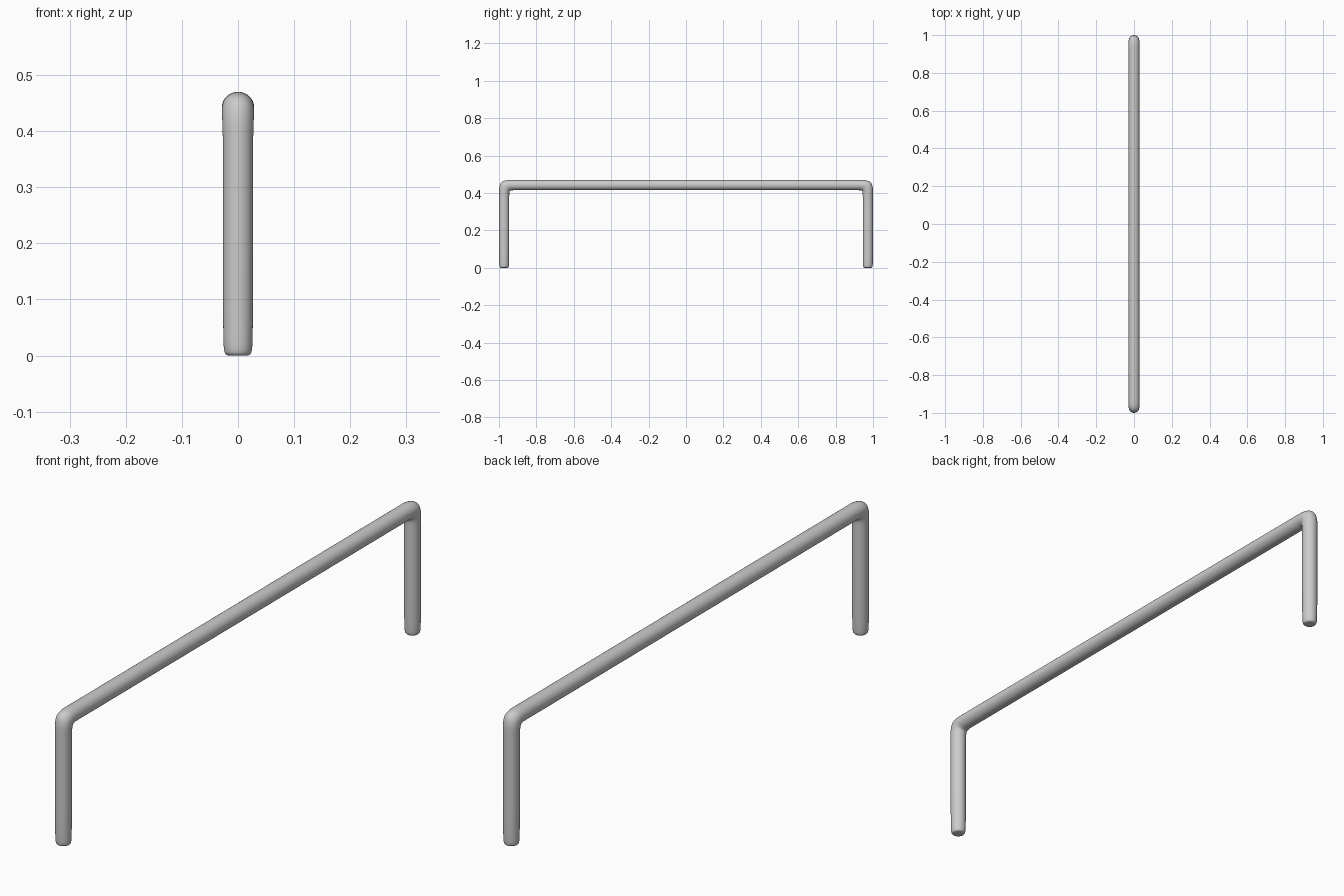
import bpy, bmesh, math
from mathutils import Vector

if "Cube" in bpy.data.objects:
    bpy.data.objects.remove(bpy.data.objects["Cube"])

SIDES = 8
GROW = 1 / (2 / 3 + math.cos(math.pi / 4) / 3)   # offsets subdivision shrinkage
TOP, END = 0.4425, 0.9725                        # centre line of bar and legs
R_BAR, R_LEG, DEPTH = 0.0286, 0.0268, 0.0275

# One half of the centre line: (y, z, half width x, half depth, in-plane direction)
leg, bar = Vector((0, 1, 0)), Vector((0, 0, 1))
mitre = leg + bar
half = [
    (END, 0.0, 0.013, 0.013, leg),               # foot inset
    (END, 0.0, 0.0245, 0.0250, leg),             # foot rim
    (END, 0.022, 0.0260, 0.0266, leg),
    (END, 0.08, R_LEG, DEPTH, leg),
    (END, 0.34, R_LEG, DEPTH, leg),
    (END, TOP - 0.05, R_LEG, DEPTH, leg),
    (END, TOP, R_BAR + 0.0005, DEPTH, mitre),    # mitred corner
    (END - 0.05, TOP, R_BAR, DEPTH, bar),
    (END - 0.12, TOP, R_BAR, DEPTH, bar),
]
mirrored = [(-y, z, rx, rd, Vector((0, -d.y, d.z))) for y, z, rx, rd, d in reversed(half)]

# For the mirrored leg the outward direction is -y, so rings stay aligned
bm = bmesh.new()
rings = []
for y, z, rx, rd, d in half + mirrored:
    ring = []
    for i in range(SIDES):
        a = math.tau * i / SIDES
        p = Vector((rx * GROW * math.cos(a), y, z)) + d * (rd * GROW * math.sin(a))
        ring.append(bm.verts.new(p))
    rings.append(ring)
for a, b in zip(rings, rings[1:]):
    for i in range(SIDES):
        j = (i + 1) % SIDES
        bm.faces.new((a[i], a[j], b[j], b[i]))
bm.faces.new(rings[0])
bm.faces.new(rings[-1])
bmesh.ops.recalc_face_normals(bm, faces=bm.faces[:])

# Bent tube rail
mesh = bpy.data.meshes.new("rail")
bm.to_mesh(mesh)
bm.free()
mesh.shade_smooth()
rail = bpy.data.objects.new("rail", mesh)
bpy.context.collection.objects.link(rail)
sub = rail.modifiers.new("smooth", 'SUBSURF')
sub.levels = sub.render_levels = 3
